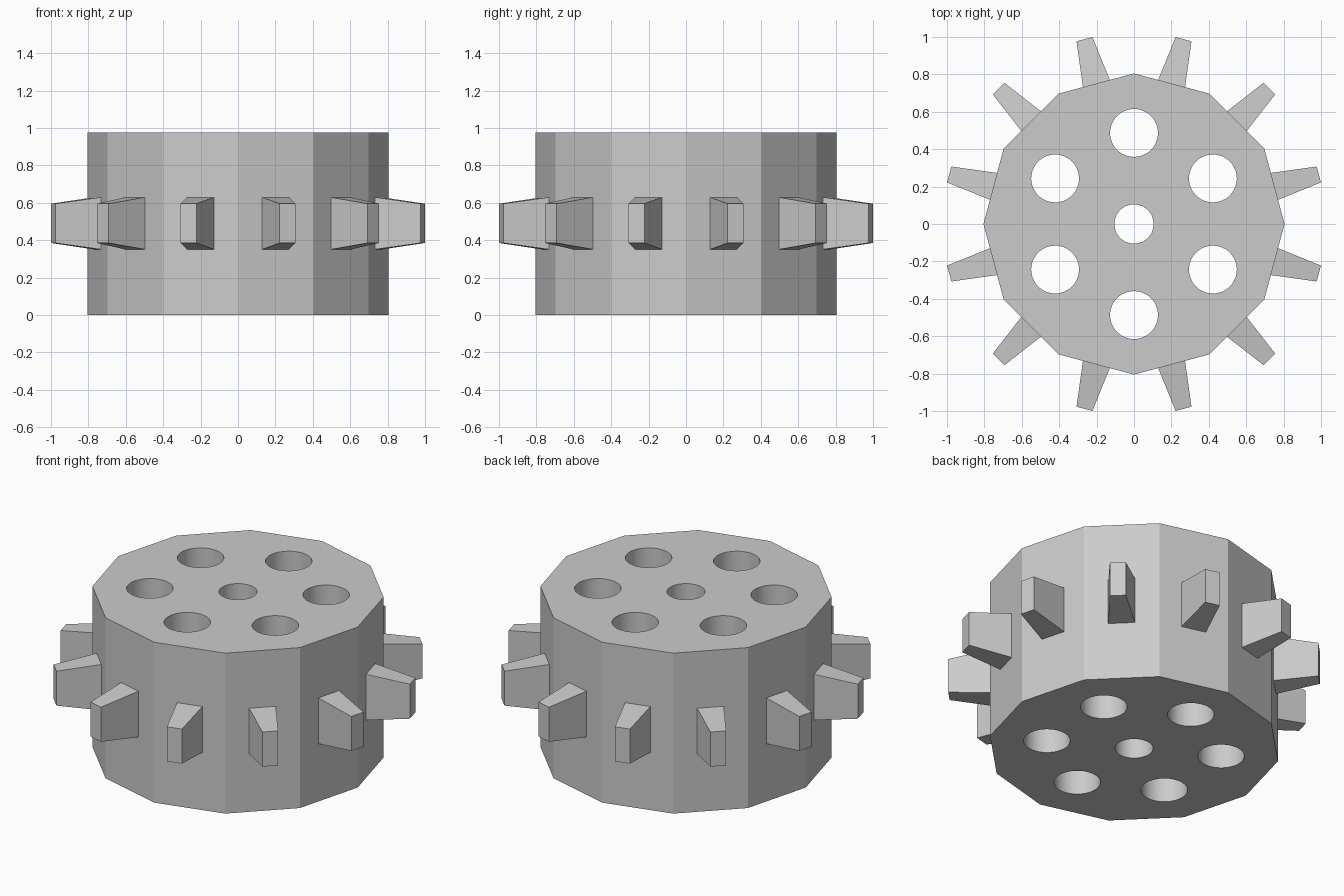
import bpy, bmesh
from math import cos, sin, pi, radians
from mathutils import Matrix

if "Cube" in bpy.data.objects:
    bpy.data.objects.remove(bpy.data.objects["Cube"], do_unlink=True)

SIDES = 12
RADIUS, HEIGHT = 0.805, 0.975
APOTHEM = RADIUS * cos(pi / SIDES)
TOOTH_Z = 0.49

grey = bpy.data.materials.new("plain_grey")
grey.use_nodes = True
colour = (0.6, 0.6, 0.6, 1)
grey.diffuse_color = colour
grey.node_tree.nodes["Principled BSDF"].inputs["Base Color"].default_value = colour


def make_object(name, bm):
    bmesh.ops.recalc_face_normals(bm, faces=bm.faces)
    mesh = bpy.data.meshes.new(name)
    bm.to_mesh(mesh)
    bm.free()
    mesh.materials.append(grey)
    obj = bpy.data.objects.new(name, mesh)
    bpy.context.collection.objects.link(obj)
    return obj


def add_cylinder(bm, segments, radius, depth, x=0, y=0):
    bmesh.ops.create_cone(bm, cap_ends=True, segments=segments,
                          radius1=radius, radius2=radius, depth=depth,
                          matrix=Matrix.Translation((x, y, HEIGHT / 2)))


# Twelve-sided drum
bm = bmesh.new()
add_cylinder(bm, SIDES, RADIUS, HEIGHT)
drum = make_object("drum", bm)

# Through holes: one in the centre and a ring of six
bm = bmesh.new()
add_cylinder(bm, 48, 0.105, HEIGHT + 0.2)
for i in range(6):
    a = pi / 2 + i * pi / 3
    add_cylinder(bm, 48, 0.128, HEIGHT + 0.2, 0.487 * cos(a), 0.487 * sin(a))
cutter = make_object("hole_cutter", bm)
cutter.hide_render = True

cut = drum.modifiers.new("holes", 'BOOLEAN')
cut.operation = 'DIFFERENCE'
cut.solver = 'EXACT'
cut.object = cutter
bpy.ops.object.select_all(action='DESELECT')
bpy.context.view_layer.objects.active = drum
drum.select_set(True)
bpy.ops.object.modifier_apply(modifier=cut.name)
bpy.data.objects.remove(cutter, do_unlink=True)
bpy.ops.object.shade_smooth_by_angle(angle=radians(20))

# Tapered teeth, one on the middle of each drum face
for i in range(SIDES):
    bm = bmesh.new()
    bmesh.ops.create_cube(bm, size=1)
    for v in bm.verts:
        tip = v.co.x > 0
        v.co.x = 1.023 if tip else APOTHEM - 0.005
        v.co.y *= 0.088 if tip else 0.15
        v.co.z *= 0.21 if tip else 0.28
    tooth = make_object(f"tooth_{i + 1}", bm)
    tooth.location.z = TOOTH_Z
    tooth.rotation_euler.z = (i + 0.5) * 2 * pi / SIDES
